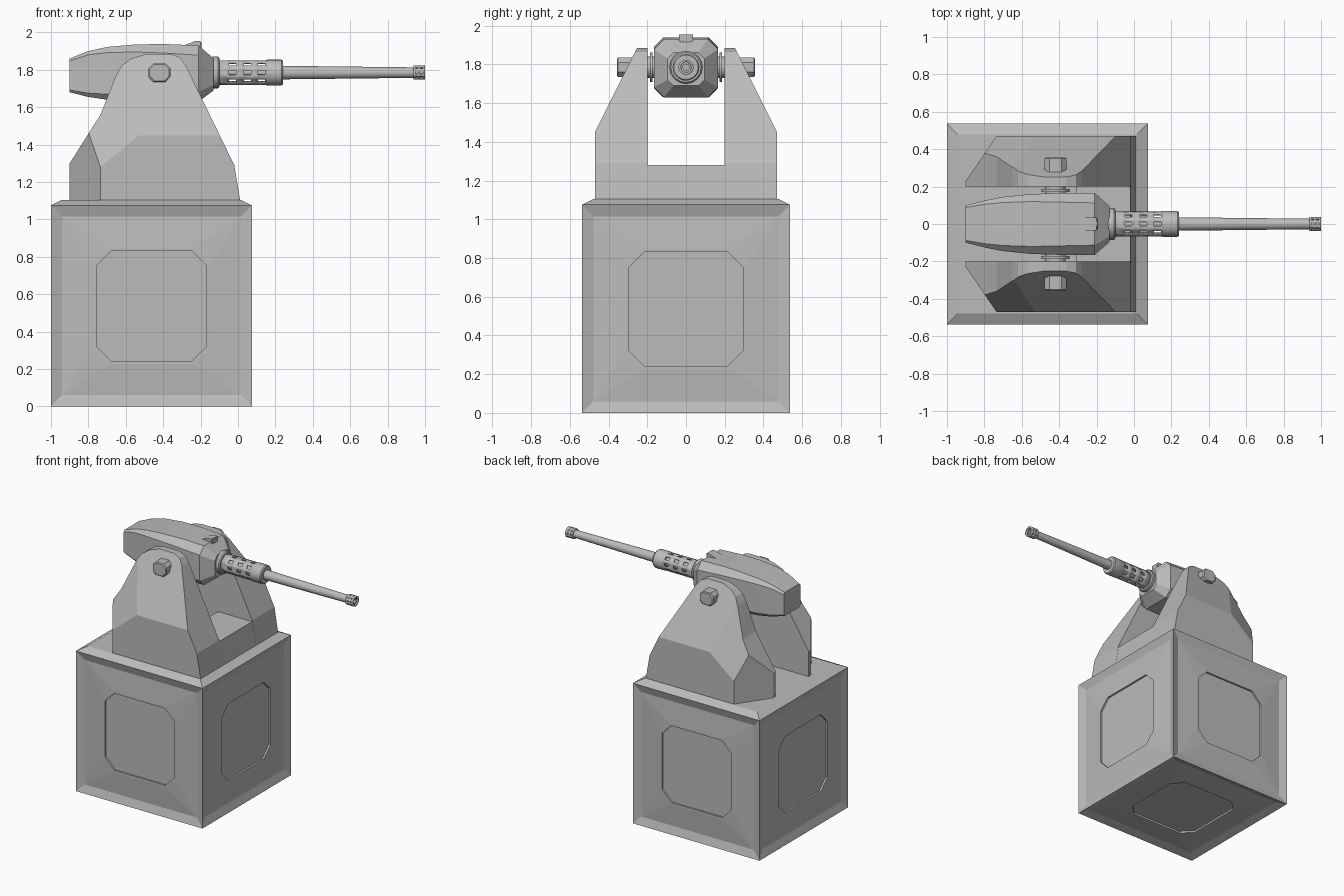
import bpy, bmesh, math
from mathutils import Vector

if "Cube" in bpy.data.objects:
    bpy.data.objects.remove(bpy.data.objects["Cube"])

grey = bpy.data.materials.new("plain_grey")
grey.diffuse_color = (0.5, 0.5, 0.5, 1)
grey.use_nodes = True
grey.node_tree.nodes["Principled BSDF"].inputs["Base Color"].default_value = grey.diffuse_color
AXIS_Z = 1.785          # height of barrel and pivot


def finish(name, bm, smooth=None, recalc=True):
    if recalc:
        bmesh.ops.recalc_face_normals(bm, faces=bm.faces)
    me = bpy.data.meshes.new(name)
    bm.to_mesh(me)
    bm.free()
    me.materials.append(grey)
    if smooth:
        me.polygons.foreach_set("use_smooth", [True] * len(me.polygons))
        me.set_sharp_from_angle(angle=math.radians(smooth))
    ob = bpy.data.objects.new(name, me)
    bpy.context.collection.objects.link(ob)
    return ob


def loft(bm, rings, start=True, end=True):
    """Skin equal-length rings of points, with optional end caps."""
    vs = [[bm.verts.new(p) for p in r] for r in rings]
    n = len(vs[0])
    for a, b in zip(vs, vs[1:]):
        for i in range(n):
            j = (i + 1) % n
            bm.faces.new((a[i], a[j], b[j], b[i]))
    if start:
        bm.faces.new(vs[0])
    if end:
        bm.faces.new(vs[-1])


def octagon(w, h, c):
    return [(w, -h + c), (w, h - c), (w - c, h), (-w + c, h),
            (-w, h - c), (-w, -h + c), (-w + c, -h), (w - c, -h)]


def circle(r, n, off=0.0):
    return [(r * math.cos(2 * math.pi * (i + off) / n),
             r * math.sin(2 * math.pi * (i + off) / n)) for i in range(n)]


def lathe_x(name, profile, n=24):
    """Round part along x; profile is (x, radius) pairs."""
    bm = bmesh.new()
    loft(bm, [[(x, a, AXIS_Z + b) for a, b in circle(r, n)] for x, r in profile])
    return finish(name, bm, 35)


def mirror_y(ob):
    m = ob.modifiers.new("mirror", 'MIRROR')
    m.use_axis = (False, True, False)


def perforated(name, xs, r, n, thick):
    """Tube along x with every second cell open in the odd bands."""
    bm = bmesh.new()
    vs = [[bm.verts.new((x, a, AXIS_Z + b)) for a, b in circle(r, n, -0.5)] for x in xs]
    for k in range(len(xs) - 1):
        for i in range(n):
            if k % 2 and i % 2 == 0:
                continue
            j = (i + 1) % n
            bm.faces.new((vs[k][i], vs[k][j], vs[k + 1][j], vs[k + 1][i]))
    ob = finish(name, bm, 35, recalc=False)
    m = ob.modifiers.new("wall", 'SOLIDIFY')
    m.thickness = thick
    m.offset = -1


# Base crate: dished sides with recessed octagonal panels, raised top
H = 0.5375
centre = Vector((-0.4625, 0, H))
side = [(H, 0, 0), (H - 0.06, 0, -0.02), (0.31, 0.09, -0.006),
        (0.295, 0.08, -0.006), (0.295, 0.08, -0.02)]
top = [(H, 0, 0), (H - 0.06, 0, 0.03)]
bm = bmesh.new()
for d in ((1, 0, 0), (-1, 0, 0), (0, 1, 0), (0, -1, 0), (0, 0, 1), (0, 0, -1)):
    q = Vector(d).to_track_quat('Z', 'Y')
    loft(bm, [[centre + q @ Vector((a, b, H + z)) for a, b in octagon(w, w, c)]
              for w, c, z in (top if d[2] == 1 else side)], start=False)
bmesh.ops.remove_doubles(bm, verts=bm.verts, dist=0.0005)
bmesh.ops.dissolve_degenerate(bm, edges=bm.edges, dist=0.0001)
finish("base_crate", bm)

# Bracket arms: extruded side profile trimmed by sloping planes
profile = [(-0.9, 1.1), (-0.9, 1.3), (-0.735, 1.56), (-0.65, 1.775), (-0.62, 1.825),
           (-0.57, 1.86), (-0.49, 1.885), (-0.36, 1.885), (-0.31, 1.865), (-0.28, 1.825),
           (-0.02, 1.29), (0.012, 1.1)]
bm = bmesh.new()
loft(bm, [[(x, y, z) for x, z in profile] for y in (0.2, 0.47)])
bmesh.ops.recalc_face_normals(bm, faces=bm.faces)
trims = [((0, 0.47, 1.45), (0, 0.4, 0.2)),
         ((-0.735, 0.47, 1.28), (-0.24, 0.165, 0)),
         ((-0.735, 0.47, 1.28), (-0.0187, 0.0574, 0.02255))]
for co, no in trims:
    cut = bmesh.ops.bisect_plane(bm, geom=bm.verts[:] + bm.edges[:] + bm.faces[:],
                                 plane_co=co, plane_no=no, clear_outer=True)
    edges = [e for e in bm.edges if e.is_boundary]
    bmesh.ops.holes_fill(bm, edges=edges, sides=0)
mirror_y(finish("bracket_arm", bm))

# Cross block joining the arms at the front
bm = bmesh.new()
loft(bm, [[(x, y, z) for x, z in ((-0.31, 1.1), (-0.31, 1.28), (-0.02, 1.28), (0.012, 1.1))]
          for y in (-0.2, 0.2)])
finish("bracket_cross_block", bm)

# Pivot: outer knobs, inner shafts and washers
bm = bmesh.new()
loft(bm, [[(-0.42 + a, y, AXIS_Z + b) for a, b in octagon(w, w * 0.85, 0.025)]
          for y, w in ((0.24, 0.058), (0.35, 0.058), (0.356, 0.052))])
mirror_y(finish("pivot_knob", bm))
for name, r, y0, y1 in (("pivot_shaft", 0.055, 0.14, 0.22), ("pivot_washer", 0.075, 0.172, 0.186)):
    bm = bmesh.new()
    loft(bm, [[(-0.42 + a, y, AXIS_Z + b) for a, b in circle(r, 16)] for y in (y0, y1)])
    mirror_y(finish(name, bm, 35))

# Gun body: chamfered sections lofted along x (x, half width, low, high, chamfer)
sections = [(-0.9, 0.10, 1.68, 1.86, 0.012), (-0.8, 0.125, 1.655, 1.9, 0.02),
            (-0.7, 0.145, 1.64, 1.922, 0.03), (-0.55, 0.16, 1.632, 1.935, 0.04),
            (-0.4, 0.165, 1.63, 1.938, 0.048), (-0.21, 0.165, 1.63, 1.93, 0.052),
            (-0.13, 0.095, 1.69, 1.86, 0.03)]
bm = bmesh.new()
loft(bm, [[(x, a, (lo + hi) / 2 + b) for a, b in octagon(w, (hi - lo) / 2, c)]
          for x, w, lo, hi, c in sections])
finish("gun_body", bm)

# Sight: small wedge hood with a round lens
bm = bmesh.new()
loft(bm, [[(x, y, z) for x, z in ((-0.29, 1.93), (-0.225, 1.955), (-0.2, 1.953), (-0.2, 1.88))]
          for y in (-0.035, 0.035)])
finish("sight_hood", bm)
bm = bmesh.new()
loft(bm, [[(x, a, 1.918 + b) for a, b in circle(0.028, 16)] for x in (-0.23, -0.194)])
finish("sight_lens", bm, 35)

# Barrel assembly
lathe_x("barrel_collar", [(-0.15, 0.075), (-0.135, 0.085), (-0.108, 0.085), (-0.1, 0.078),
                          (-0.1, 0.06), (-0.085, 0.06)], 16)
perforated("barrel_shroud", [-0.105, -0.048, -0.01, 0.031, 0.069, 0.107, 0.145, 0.16],
           0.067, 16, 0.012)
lathe_x("shroud_sleeve", [(0.15, 0.066), (0.155, 0.069), (0.232, 0.069), (0.24, 0.063)])
lathe_x("barrel", [(-0.12, 0.036), (0.24, 0.036), (0.6, 0.032), (0.95, 0.028),
                   (0.99, 0.028), (0.99, 0.016), (0.95, 0.016)])
perforated("muzzle", [0.938, 0.948, 0.962, 0.974, 0.988, 1.0], 0.039, 16, 0.012)
